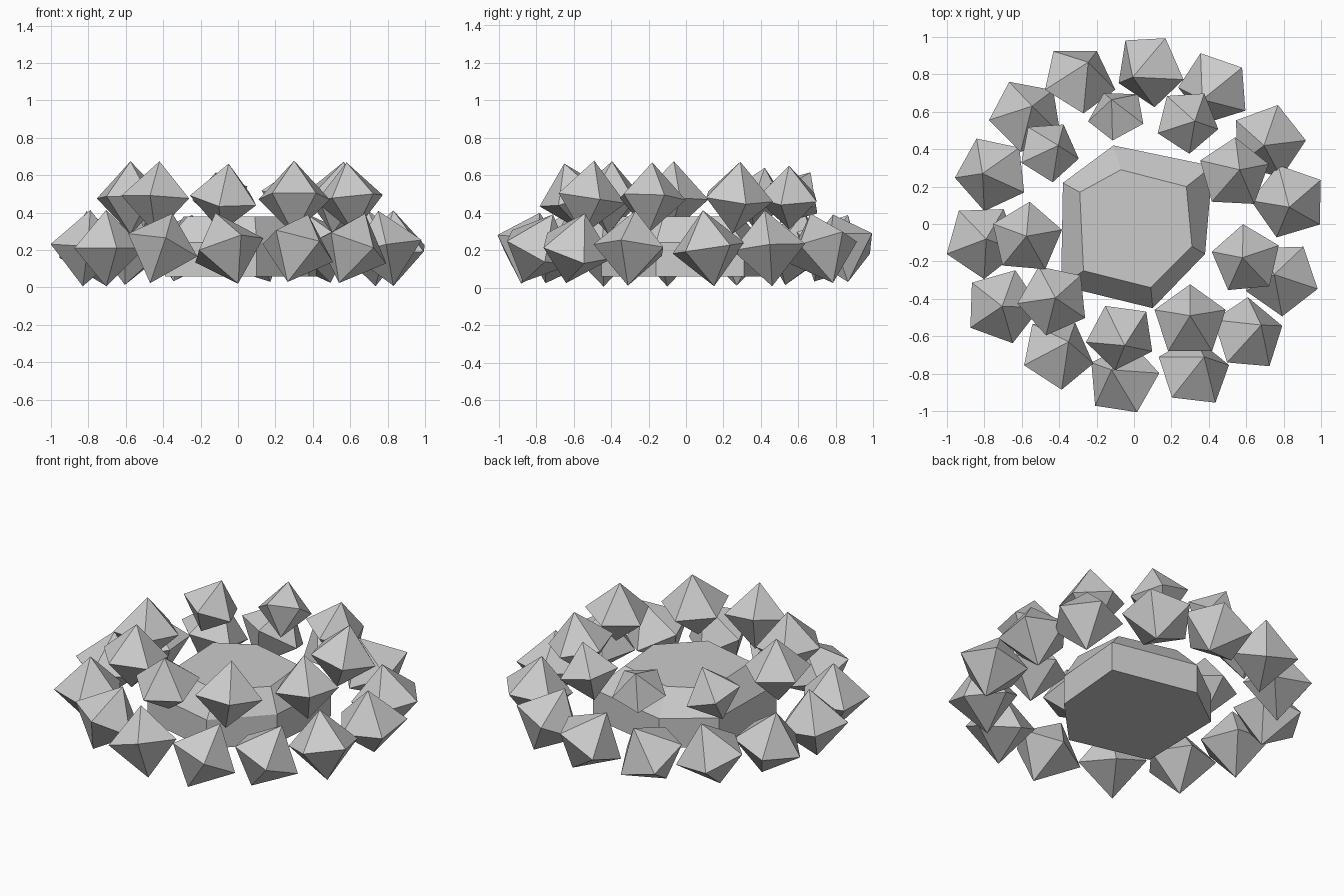
import bpy, bmesh, math
from mathutils import Vector

if "Cube" in bpy.data.objects:
    bpy.data.objects.remove(bpy.data.objects["Cube"])


def material(name, rgb):
    m = bpy.data.materials.new(name)
    m.diffuse_color = (*rgb, 1)
    m.use_nodes = True
    m.node_tree.nodes["Principled BSDF"].inputs["Base Color"].default_value = m.diffuse_color
    return m


STONE = material("stone grey", (0.6, 0.6, 0.6))


def finish(name, bm):
    bmesh.ops.recalc_face_normals(bm, faces=bm.faces[:])
    me = bpy.data.meshes.new(name)
    bm.to_mesh(me)
    bm.free()
    me.materials.append(STONE)
    ob = bpy.data.objects.new(name, me)
    bpy.context.collection.objects.link(ob)
    return ob


def stone(name, x, y, z, r, px, py, angle):
    """Five-sided double pyramid, its tip above (x+px, y+py), one ring corner heading along angle."""
    up = Vector((px, py, math.sqrt(r * r - px * px - py * py))).normalized()
    a = math.radians(angle)
    side = Vector((math.cos(a), math.sin(a), 0))
    side = (side - up * side.dot(up)).normalized()
    other = up.cross(side)
    c = Vector((x, y, z))
    bm = bmesh.new()
    tips = [bm.verts.new(c + up * r), bm.verts.new(c - up * r)]
    ring = [bm.verts.new(c + r * (side * math.cos(t) + other * math.sin(t)))
            for t in (math.tau * k / 5 for k in range(5))]
    for k in range(5):
        for tip in tips:
            bm.faces.new((tip, ring[k], ring[(k + 1) % 5]))
    return finish(name, bm)


# lower ring: x, y, tip offset x, y, ring corner angle
lower = [
    (0.083, 0.825, -0.09, -0.04, 56), (0.43, 0.725, -0.065, -0.06, 38),
    (0.715, 0.44, -0.02, -0.02, 74), (0.83, 0.12, 0, -0.03, 35),
    (0.79, -0.29, -0.04, 0.02, 55), (0.61, -0.59, 0.07, 0.05, 85),
    (0.32, -0.79, 0.055, 0.08, 18), (-0.06, -0.83, -0.06, 0.05, 5),
    (-0.41, -0.69, 0.06, 0.06, 57), (-0.705, -0.44, 0.0, 0.0, 70),
    (-0.81, -0.09, 0.02, 0.01, 56), (-0.76, 0.27, -0.05, 0, 115),
    (-0.575, 0.58, 0.03, 0.05, 115), (-0.295, 0.775, 0.05, 0.09, -90)]
for i, (x, y, px, py, a) in enumerate(lower):
    stone(f"lower_stone_{i + 1}", x, y, 0.21, 0.205, px, py, a)

# upper ring: x, y, radius, tip offset x, y, ring corner angle
upper = [
    (-0.09, 0.585, 0.16, -0.03, 0.08, 52), (0.285, 0.55, 0.175, 0.04, 0.0, 57),
    (0.535, 0.27, 0.195, 0.03, 0.02, 87), (0.60, -0.19, 0.19, -0.02, 0.01, 23),
    (0.30, -0.52, 0.2, 0, 0.03, 90), (-0.07, -0.60, 0.19, 0.02, -0.05, 46),
    (-0.43, -0.405, 0.195, 0.01, 0.01, 42), (-0.575, -0.075, 0.195, 0, 0.01, 85),
    (-0.455, 0.39, 0.17, 0.05, 0.03, 58)]
for i, (x, y, r, px, py, a) in enumerate(upper):
    stone(f"upper_stone_{i + 1}", x, y, 0.48, r, px, py, a)

# six-sided centre block: upright sides, then a bevel up to a smaller top
outer = [(-0.11, 0.42), (-0.38, 0.22), (-0.39, -0.33), (0.10, -0.45), (0.38, -0.16), (0.42, 0.31)]
cap = [(-0.07, 0.29), (-0.29, 0.17), (-0.27, -0.25), (0.09, -0.34), (0.31, -0.12), (0.28, 0.20)]
bm = bmesh.new()
rings = [[bm.verts.new((x, y, z)) for x, y in pts]
         for pts, z in ((outer, 0.06), (outer, 0.24), (cap, 0.38))]
bm.faces.new(rings[0][::-1])
bm.faces.new(rings[-1])
for lo, hi in zip(rings, rings[1:]):
    for i in range(6):
        j = (i + 1) % 6
        bm.faces.new((lo[i], lo[j], hi[j], hi[i]))
finish("centre_block", bm)
